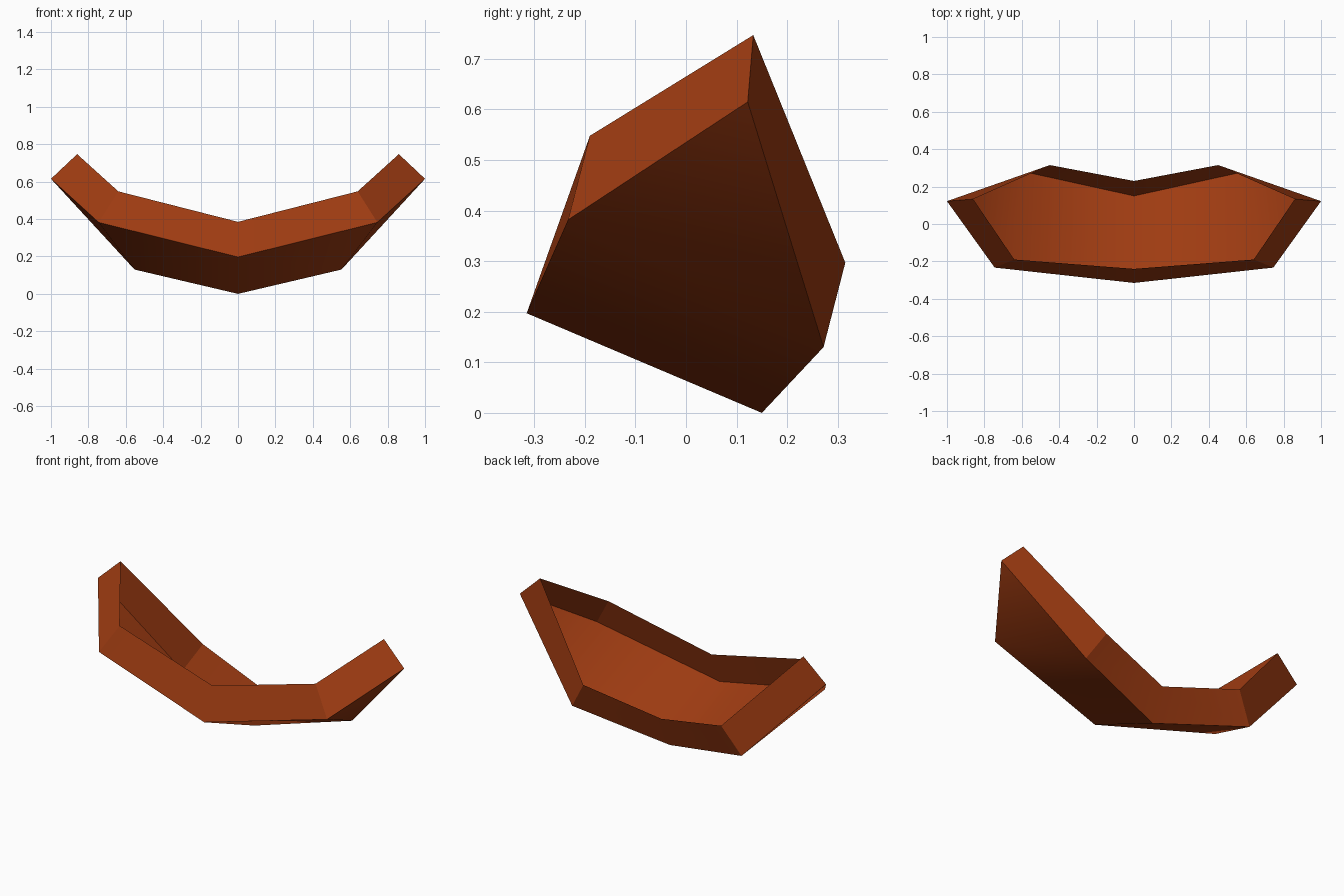
import bpy, bmesh

if "Cube" in bpy.data.objects:
    bpy.data.objects.remove(bpy.data.objects["Cube"])

copper = bpy.data.materials.new("burnt orange")
copper.diffuse_color = (0.35, 0.045, 0.006, 1)
copper.use_nodes = True
copper.node_tree.nodes["Principled BSDF"].inputs["Base Color"].default_value = copper.diffuse_color

# Half outline from front centre round the tip to back centre: floor edge and rim edge
FLOOR = [(0, -.315, .197), (.745, -.233, .382), (1, .122, .615), (.553, .272, .13), (0, .15, 0)]
RIM = [(0, -.24, .385), (.64, -.19, .548), (.86, .133, .747), (.45, .315, .297), (0, .23, .185)]

bm = bmesh.new()


def half(s):
    f = [bm.verts.new((s * x, y, z)) for x, y, z in FLOOR]
    r = [bm.verts.new((s * x, y, z)) for x, y, z in RIM]
    # Bent floor: inner panel and upturned wing
    bm.faces.new((f[0], f[1], f[3], f[4]))
    bm.faces.new((f[1], f[2], f[3]))
    # Surrounding wall
    for i in range(4):
        bm.faces.new((f[i], f[i + 1], r[i + 1], r[i]))
        bm.edges.get((f[i], f[i + 1])).smooth = False
    # Crisp wall corners
    for i in (1, 2, 3):
        bm.edges.get((f[i], r[i])).smooth = False


half(1)
half(-1)
bmesh.ops.remove_doubles(bm, verts=bm.verts, dist=1e-4)
bmesh.ops.recalc_face_normals(bm, faces=bm.faces)

# Make the open side face up: floor normals point down
floor_face = min(bm.faces, key=lambda f: f.calc_center_median().z)
big = max(bm.faces, key=lambda f: f.calc_area())
if big.normal.z > 0:
    bmesh.ops.reverse_faces(bm, faces=bm.faces)
for face in bm.faces:
    face.smooth = True

mesh = bpy.data.meshes.new("curved_tray")
bm.to_mesh(mesh)
bm.free()
mesh.materials.append(copper)
bpy.context.collection.objects.link(bpy.data.objects.new("curved_tray", mesh))
